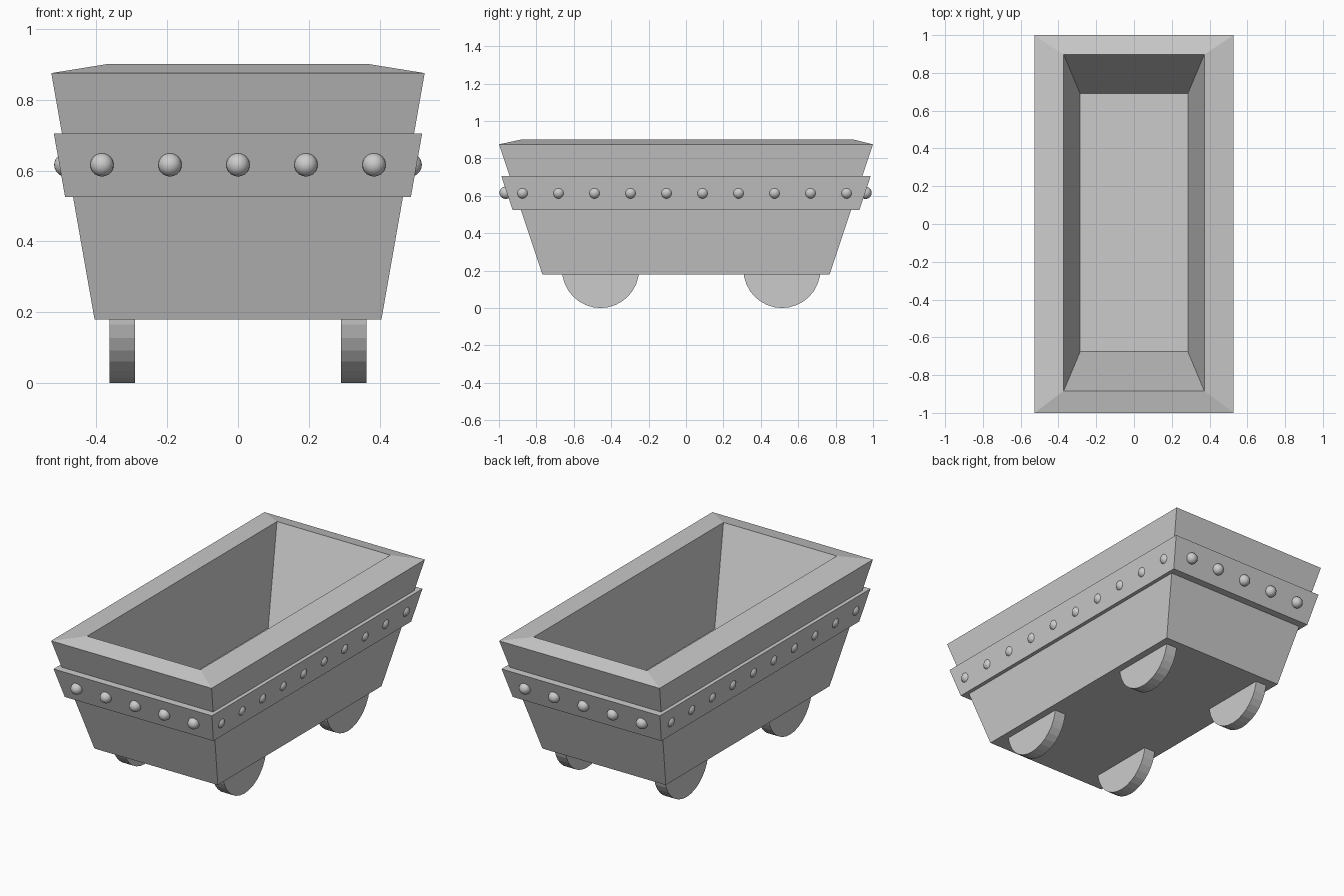
import bpy
import bmesh
from math import pi
from mathutils import Matrix

cube = bpy.data.objects.get("Cube")
if cube:
    bpy.data.objects.remove(cube, do_unlink=True)

GREY = (0.6, 0.6, 0.6, 1.0)
metal = bpy.data.materials.new("plain_grey")
metal.use_nodes = True
metal.diffuse_color = GREY
metal.node_tree.nodes["Principled BSDF"].inputs["Base Color"].default_value = GREY


def add_object(name, bm, smooth=False):
    """Turn a bmesh into a named grey object."""
    bmesh.ops.recalc_face_normals(bm, faces=bm.faces)
    for face in bm.faces:
        face.smooth = smooth
    mesh = bpy.data.meshes.new(name)
    bm.to_mesh(mesh)
    bm.free()
    mesh.materials.append(metal)
    obj = bpy.data.objects.new(name, mesh)
    bpy.context.collection.objects.link(obj)
    return obj


def loft_rectangles(name, sections, closed):
    """Skin rectangles (half x, half y, z, centre y); cap the ends or close the loop."""
    bm = bmesh.new()
    rings = [[bm.verts.new((sx * hx, cy + sy * hy, z))
              for sx, sy in ((-1, -1), (1, -1), (1, 1), (-1, 1))]
             for hx, hy, z, cy in sections]
    pairs = list(zip(rings, rings[1:]))
    if closed:
        pairs.append((rings[-1], rings[0]))
    else:
        bm.faces.new(rings[0])
        bm.faces.new(rings[-1])
    for a, b in pairs:
        for i in range(4):
            j = (i + 1) % 4
            bm.faces.new((a[i], a[j], b[j], b[i]))
    return add_object(name, bm)


# Hollow tapered tub: base, outer lip, raised inner lip, floor
loft_rectangles("cart_tub", [
    (0.405, 0.768, 0.18, 0),
    (0.527, 1.0, 0.875, 0),
    (0.372, 0.89, 0.9, 0.007),
    (0.285, 0.683, 0.37, 0.007),
], closed=False)

# Flared band around the outside, its inner side buried in the tub wall
loft_rectangles("rivet_band", [
    (0.488, 0.928, 0.525, 0),
    (0.52, 0.987, 0.705, 0),
    (0.45, 0.87, 0.705, 0),
    (0.45, 0.87, 0.525, 0),
], closed=True)

# Round rivets, half sunk into each face of the band
rivet_z = 0.616
end_spots = [((i - 2) * 0.192, y) for y in (-0.964, 0.96) for i in range(5)]
side_spots = [(x, -0.008 + (i - 4.5) * 0.1925) for x in (-0.486, 0.486) for i in range(10)]
for name, spots in (("end_rivets", end_spots), ("side_rivets", side_spots)):
    bm = bmesh.new()
    for x, y in spots:
        bmesh.ops.create_uvsphere(bm, u_segments=24, v_segments=12, radius=0.033,
                                  matrix=Matrix.Translation((x, y, rivet_z)))
    add_object(name, bm, smooth=True)

# Wheels, with the upper part hidden in the tub trimmed away
wheel_r = 0.206
for end, y in (("front", -0.457), ("back", 0.513)):
    for side, x in (("right", -0.327), ("left", 0.327)):
        bm = bmesh.new()
        bmesh.ops.create_cone(bm, cap_ends=True, segments=32, radius1=wheel_r,
                              radius2=wheel_r, depth=0.072,
                              matrix=Matrix.Translation((x, y, wheel_r))
                              @ Matrix.Rotation(pi / 2, 4, "Y"))
        bmesh.ops.bisect_plane(bm, geom=bm.verts[:] + bm.edges[:] + bm.faces[:],
                               plane_co=(0, 0, 0.2), plane_no=(0, 0, 1), clear_outer=True)
        bmesh.ops.holes_fill(bm, edges=[e for e in bm.edges if e.is_boundary], sides=0)
        add_object(f"{end}_{side}_wheel", bm)
